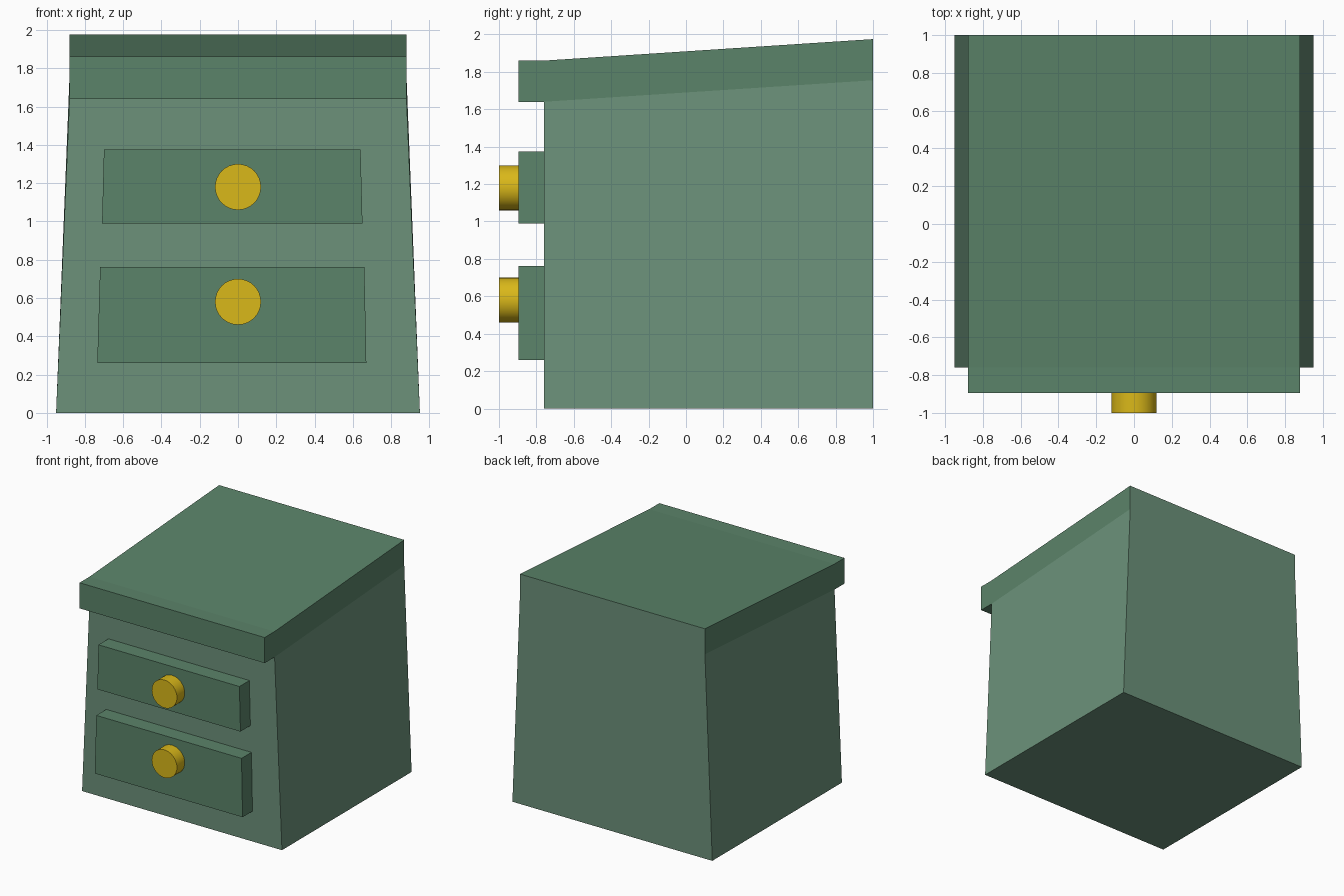
import bpy, bmesh, math

if "Cube" in bpy.data.objects:
    bpy.data.objects.remove(bpy.data.objects["Cube"])


def material(name, rgb):
    m = bpy.data.materials.new(name)
    m.diffuse_color = (*rgb, 1)
    m.use_nodes = True
    m.node_tree.nodes["Principled BSDF"].inputs["Base Color"].default_value = m.diffuse_color
    return m


LIGHT = material("light_green", (0.15, 0.285, 0.195))
DARK = material("dark_green", (0.105, 0.23, 0.143))
BRASS = material("brass", (0.70, 0.48, 0.01))


def loft(name, ring_a, ring_b, mats, hidden=None, accent=None):
    """Solid between two matching rings; hidden faces are dropped, accent faces use mats[1]."""
    bm = bmesh.new()
    a = [bm.verts.new(p) for p in ring_a]
    b = [bm.verts.new(p) for p in ring_b]
    bm.faces.new(a)
    bm.faces.new(b)
    for i in range(len(a)):
        j = (i + 1) % len(a)
        bm.faces.new((a[i], a[j], b[j], b[i]))
    bmesh.ops.recalc_face_normals(bm, faces=bm.faces[:])
    if accent:
        for f in bm.faces:
            if accent(f):
                f.material_index = 1
    if hidden:
        gone = [f for f in bm.faces if hidden(f)]
        bmesh.ops.delete(bm, geom=gone, context='FACES')
    me = bpy.data.meshes.new(name)
    bm.to_mesh(me)
    bm.free()
    for m in mats:
        me.materials.append(m)
    ob = bpy.data.objects.new(name, me)
    bpy.context.collection.objects.link(ob)
    return ob


FRONT, LIP, BACK = -0.76, -0.895, 1.0

# Tapered cabinet body with a top that rises towards the back
loft("cabinet_body",
     [(-0.95, FRONT, 0), (0.95, FRONT, 0), (0.95, BACK, 0), (-0.95, BACK, 0)],
     [(-0.88, FRONT, 1.64), (0.88, FRONT, 1.64), (0.88, BACK, 1.755), (-0.88, BACK, 1.755)],
     [LIGHT], hidden=lambda f: f.normal.z > 0.9)

# Sloping lid with a front overhang; its rear face matches the body colour
lid_profile = [(LIP, 1.64), (FRONT, 1.64), (BACK, 1.755), (BACK, 1.975), (FRONT, 1.86), (LIP, 1.86)]
loft("lid",
     [(-0.88, y, z) for y, z in lid_profile],
     [(0.88, y, z) for y, z in lid_profile],
     [DARK, LIGHT],
     hidden=lambda f: f.normal.z < -0.9 and f.calc_center_median().y > 0,
     accent=lambda f: f.normal.y > 0.9)

# Drawer fronts: bottom z, top z, bottom x range, top x range, knob height
drawers = {
    "upper": (0.99, 1.375, (-0.71, 0.65), (-0.70, 0.64), 1.18),
    "lower": (0.26, 0.763, (-0.735, 0.67), (-0.72, 0.66), 0.58),
}
for name, (z0, z1, low, high, knob_z) in drawers.items():
    outline = [(low[0], z0), (low[1], z0), (high[1], z1), (high[0], z1)]
    loft(name + "_drawer",
         [(x, LIP, z) for x, z in outline],
         [(x, FRONT, z) for x, z in outline],
         [DARK], hidden=lambda f: f.normal.y > 0.9)

    # Round knob
    bpy.ops.mesh.primitive_cylinder_add(vertices=32, radius=0.12, depth=0.105,
                                        location=(0, -0.9475, knob_z),
                                        rotation=(math.pi / 2, 0, 0))
    knob = bpy.context.object
    knob.name = name + "_knob"
    knob.data.materials.append(BRASS)
    bpy.ops.object.shade_smooth_by_angle(angle=math.radians(40))
